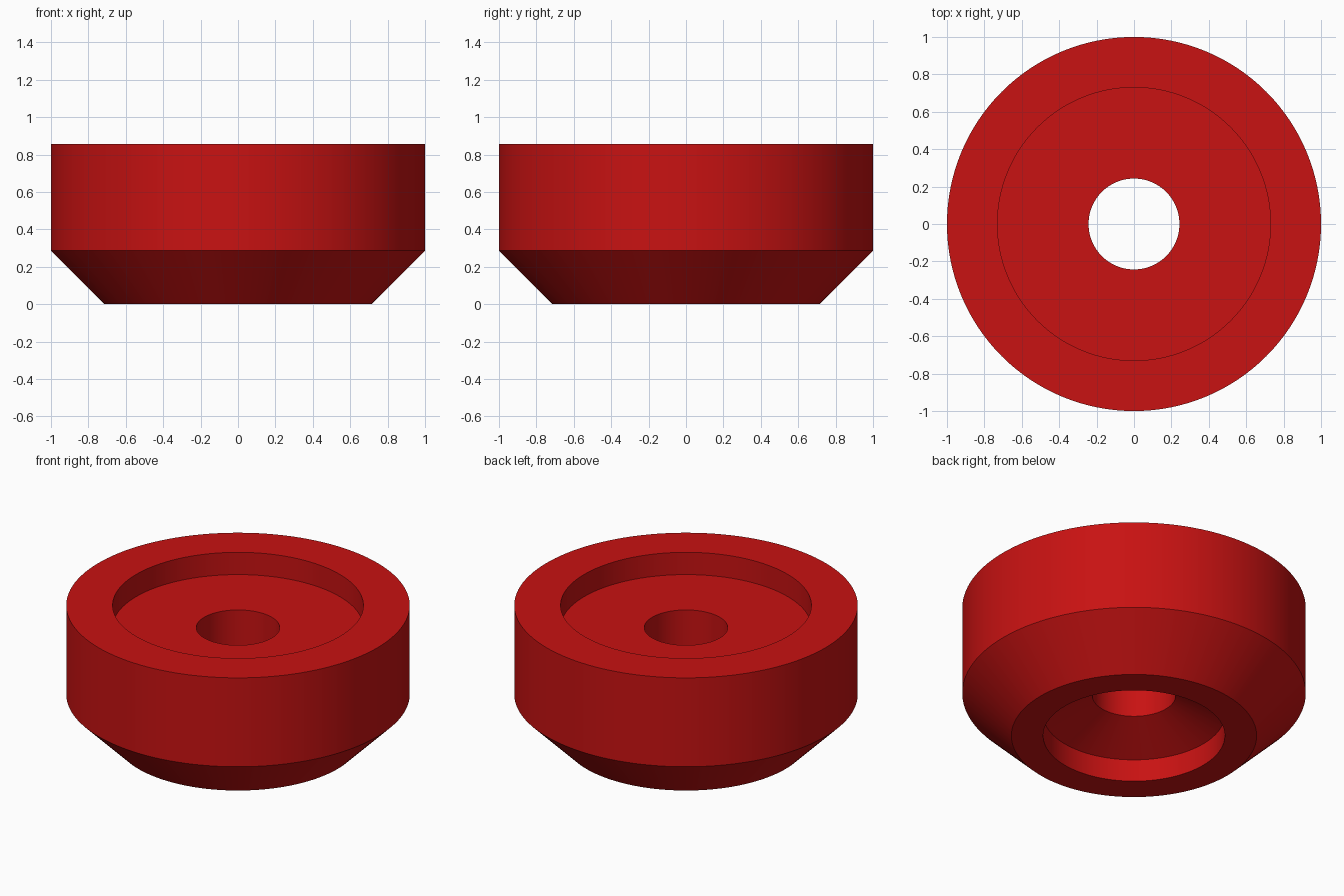
import bpy, bmesh, math

if "Cube" in bpy.data.objects:
    bpy.data.objects.remove(bpy.data.objects["Cube"])

SEGMENTS = 128

# Closed cross-section (radius, height), turned around the z axis
PROFILE = [
    (0.714, 0.0), (1.0, 0.286), (1.0, 0.857),     # chamfered outer wall
    (0.73, 0.857), (0.73, 0.714),                 # upper recess
    (0.243, 0.714), (0.243, 0.271),               # central bore
    (0.529, 0.143), (0.529, 0.0),                 # conical lower recess
]

red = bpy.data.materials.new("red")
red.diffuse_color = (0.58, 0.006, 0.006, 1.0)
red.use_nodes = True
red.node_tree.nodes["Principled BSDF"].inputs["Base Color"].default_value = red.diffuse_color

# One ring of vertices per profile point, joined by quads
bm = bmesh.new()
rings = []
for r, z in PROFILE:
    rings.append([bm.verts.new((r * math.cos(a), r * math.sin(a), z))
                  for a in (2 * math.pi * i / SEGMENTS for i in range(SEGMENTS))])
for k, lower in enumerate(rings):
    upper = rings[(k + 1) % len(rings)]
    for i in range(SEGMENTS):
        j = (i + 1) % SEGMENTS
        bm.faces.new((lower[i], lower[j], upper[j], upper[i]))
bmesh.ops.recalc_face_normals(bm, faces=bm.faces)

mesh = bpy.data.meshes.new("wheel_hub")
bm.to_mesh(mesh)
bm.free()
mesh.materials.append(red)
hub = bpy.data.objects.new("wheel_hub", mesh)
bpy.context.collection.objects.link(hub)

# Smooth round walls, crisp rims
bpy.context.view_layer.objects.active = hub
hub.select_set(True)
bpy.ops.object.shade_smooth_by_angle(angle=math.radians(20))
